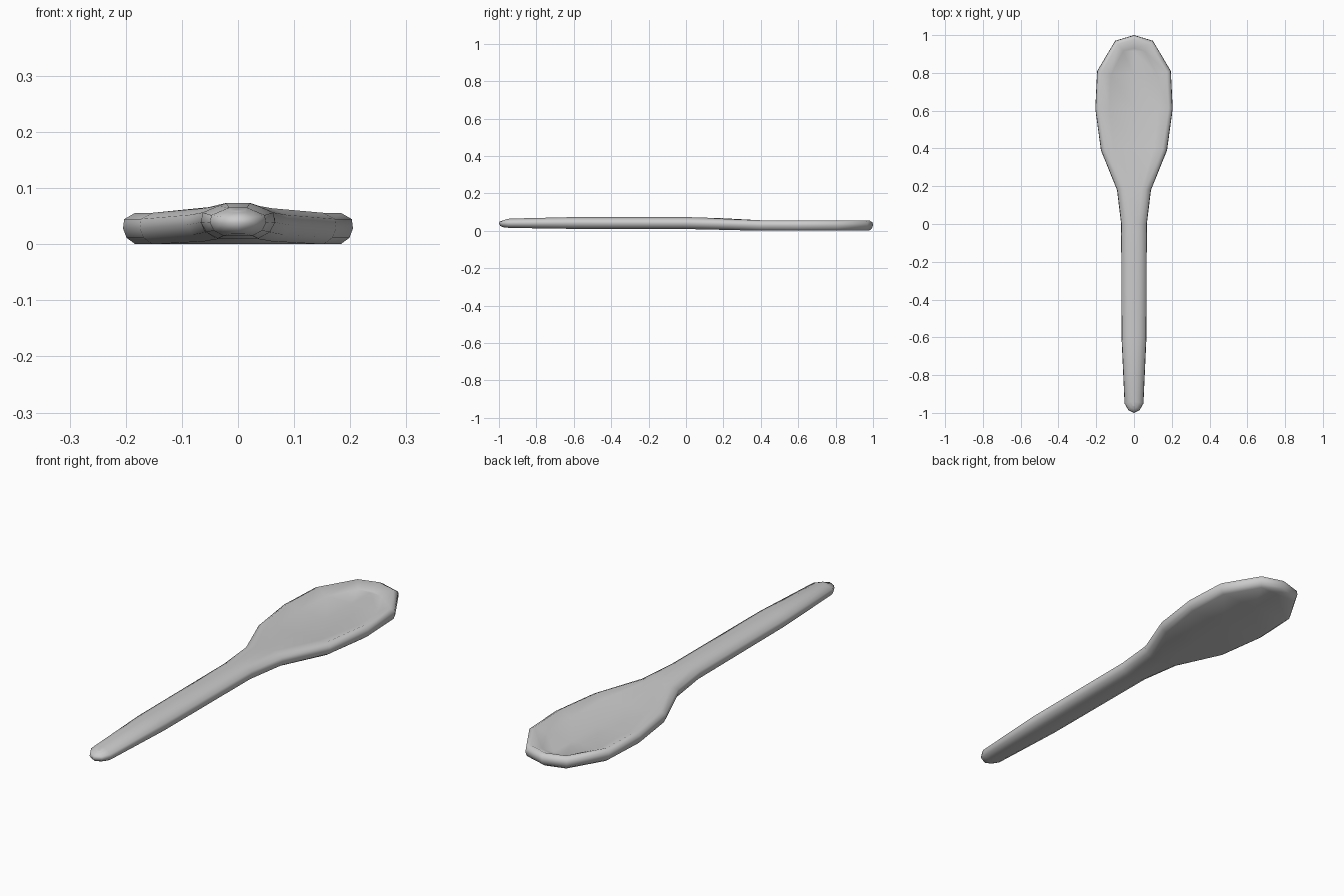
import bpy, bmesh
from mathutils import Vector

cube = bpy.data.objects.get("Cube")
if cube:
    bpy.data.objects.remove(cube, do_unlink=True)

# One plain grey for the whole spoon
grey = bpy.data.materials.new("light grey")
grey.use_nodes = True
colour = (0.6, 0.6, 0.6, 1)
grey.diffuse_color = colour
grey.node_tree.nodes["Principled BSDF"].inputs["Base Color"].default_value = colour

# Stations from handle tip to bowl tip:
# y, half width, underside z, rim z, centre z, edge bevel, dish inset
STATIONS = [
    (-1.00, 0.000, 0.018, 0.056, 0.060, 0.025, 0.035),
    (-0.985, 0.030, 0.018, 0.056, 0.060, 0.022, 0.026),
    (-0.95, 0.050, 0.015, 0.061, 0.065, 0.025, 0.035),
    (-0.60, 0.066, 0.010, 0.068, 0.073, 0.030, 0.045),
    (0.00, 0.068, 0.009, 0.068, 0.073, 0.030, 0.045),
    (0.18, 0.090, 0.005, 0.064, 0.067, 0.030, 0.050),
    (0.39, 0.175, 0.000, 0.056, 0.048, 0.024, 0.070),
    (0.61, 0.205, 0.000, 0.056, 0.037, 0.022, 0.075),
    (0.81, 0.195, 0.000, 0.056, 0.034, 0.022, 0.075),
    (0.97, 0.100, 0.000, 0.056, 0.034, 0.022, 0.070),
    (1.00, 0.000, 0.000, 0.056, 0.034, 0.022, 0.070),
]


def outward(i):
    """Outline normal at a station, seen from above."""
    if i == 0:
        return Vector((0, -1))
    if i == len(STATIONS) - 1:
        return Vector((0, 1))
    a, b, c = (Vector((s[1], s[0])) for s in STATIONS[i - 1:i + 2])
    t = (b - a).normalized() + (c - b).normalized()
    return Vector((t.y, -t.x)).normalized()


def section(i):
    """Closed cross-section: underside, rounded side, rim and dished top."""
    y, w, low, rim, mid, bevel, dish = STATIONS[i]
    n, h = outward(i), rim - low

    def at(inset, z, centre=False):
        x = 0 if centre else max(w - inset * n.x, 0)
        return (x, y - inset * n.y, z)

    half = [at(bevel, low), at(bevel * 0.3, low + h * 0.2), at(0, low + h * 0.5),
            at(bevel * 0.1, low + h * 0.8), at(bevel, rim), at(dish, mid)]
    mirrored = [(-x, yy, z) for x, yy, z in reversed(half)]
    return ([at(bevel, low, True)] + half + [at(dish, mid, True)] + mirrored)


# Spoon: handle and bowl lofted as one body
bm = bmesh.new()
rings = [[bm.verts.new(p) for p in section(i)] for i in range(len(STATIONS))]
for ra, rb in zip(rings, rings[1:]):
    for k in range(len(ra)):
        m = (k + 1) % len(ra)
        bm.faces.new((ra[k], ra[m], rb[m], rb[k]))
bmesh.ops.remove_doubles(bm, verts=bm.verts, dist=0.0005)
bmesh.ops.recalc_face_normals(bm, faces=bm.faces)
mesh = bpy.data.meshes.new("spoon")
bm.to_mesh(mesh)
bm.free()
mesh.materials.append(grey)
spoon = bpy.data.objects.new("spoon", mesh)
bpy.context.collection.objects.link(spoon)
bpy.context.view_layer.objects.active = spoon
spoon.select_set(True)
bpy.ops.object.shade_smooth_by_angle(angle=1.2)
